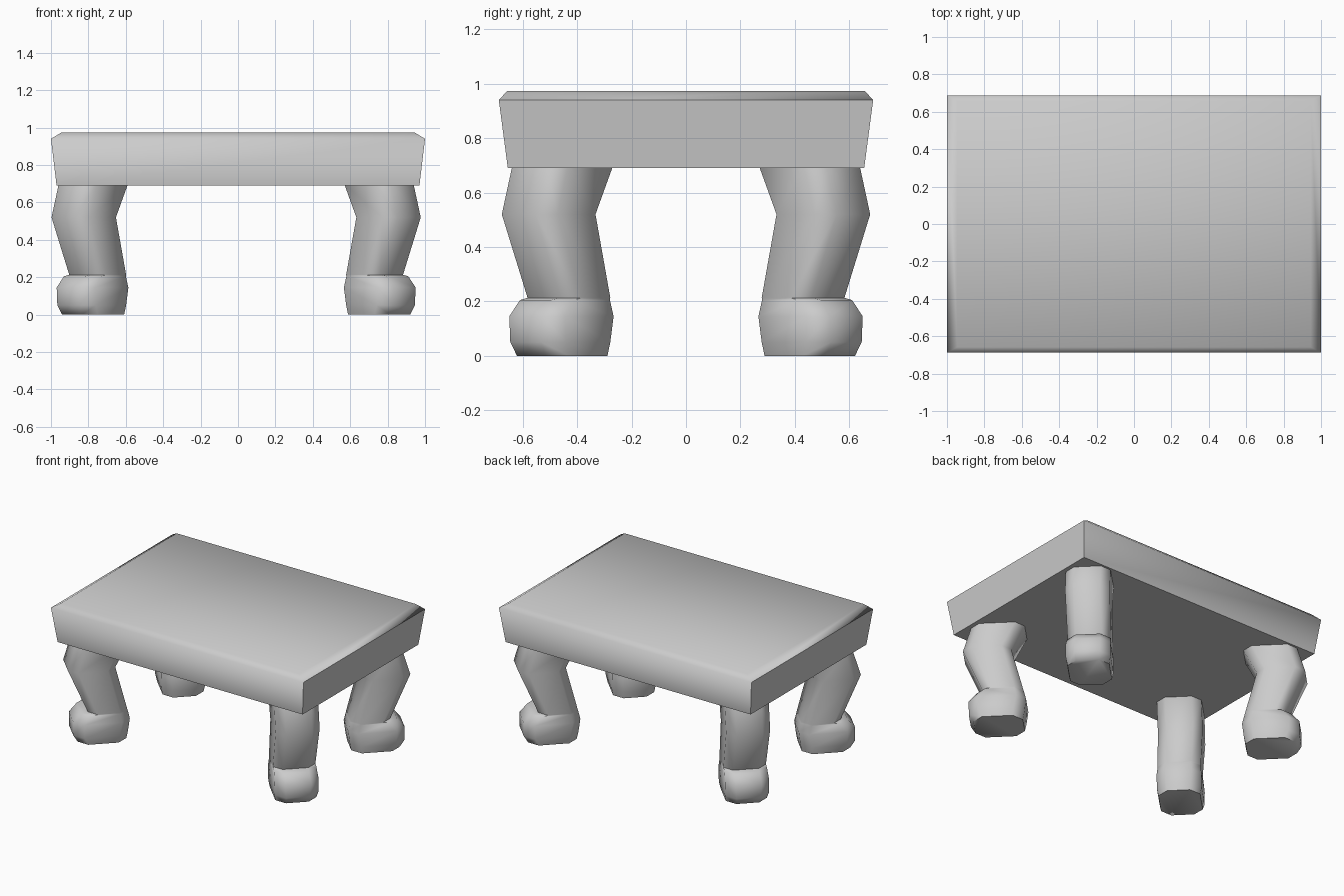
import bpy
import bmesh
import math

cube = bpy.data.objects.get("Cube")
if cube:
    bpy.data.objects.remove(cube, do_unlink=True)

GREY = (0.6, 0.6, 0.6, 1.0)
mat = bpy.data.materials.new("plain grey")
mat.use_nodes = True
mat.diffuse_color = GREY
mat.node_tree.nodes["Principled BSDF"].inputs["Base Color"].default_value = GREY


def loft(name, rings):
    """Skin a stack of equally sized point rings and cap both ends."""
    bm = bmesh.new()
    loops = [[bm.verts.new(p) for p in ring] for ring in rings]
    n = len(loops[0])
    for low, high in zip(loops, loops[1:]):
        for i in range(n):
            j = (i + 1) % n
            bm.faces.new((low[i], low[j], high[j], high[i]))
    bm.faces.new(loops[0][::-1])
    bm.faces.new(loops[-1])
    bmesh.ops.recalc_face_normals(bm, faces=bm.faces)
    mesh = bpy.data.meshes.new(name)
    bm.to_mesh(mesh)
    bm.free()
    mesh.materials.append(mat)
    obj = bpy.data.objects.new(name, mesh)
    bpy.context.collection.objects.link(obj)
    bpy.ops.object.select_all(action="DESELECT")
    obj.select_set(True)
    bpy.context.view_layer.objects.active = obj
    bpy.ops.object.shade_smooth_by_angle(angle=math.radians(60))
    return obj


# Table top: flared sides and a bevelled upper rim
def rectangle(hx, hy, z):
    return [(-hx, -hy, z), (hx, -hy, z), (hx, hy, z), (-hx, hy, z)]


loft("table_top", [rectangle(0.97, 0.655, 0.69),
                   rectangle(1.0, 0.688, 0.94),
                   rectangle(0.945, 0.658, 0.973)])

# Leg sections: height, outer reach, inner reach, half width, corner cut
LEG = [(0.0, 0.16, -0.16, 0.135, 0.06),
       (0.05, 0.19, -0.17, 0.145, 0.065),
       (0.145, 0.19, -0.182, 0.145, 0.06),
       (0.205, 0.14, -0.168, 0.14, 0.06),
       (0.213, 0.095, -0.165, 0.14, 0.055),
       (0.52, 0.227, -0.086, 0.145, 0.058),
       (0.70, 0.172, -0.178, 0.145, 0.058)]


def leg_section(z, out, back, w, c, sx, sy):
    """Chamfered rectangle whose long axis points at the table corner."""
    outline = [(out, w - c), (out - c, w), (back + c, w), (back, w - c),
               (back, c - w), (back + c, -w), (out - c, -w), (out, c - w)]
    r = math.sqrt(0.5)
    return [(sx * (0.765 + (u - v) * r) - 0.01, sy * (0.455 + (u + v) * r), z)
            for u, v in outline]


# Four curved legs, toes pointing outward at the corners
for sx, side in ((1, "left"), (-1, "right")):
    for sy, end in ((-1, "front"), (1, "back")):
        loft(f"{end}_{side}_leg", [leg_section(*s, sx, sy) for s in LEG])
